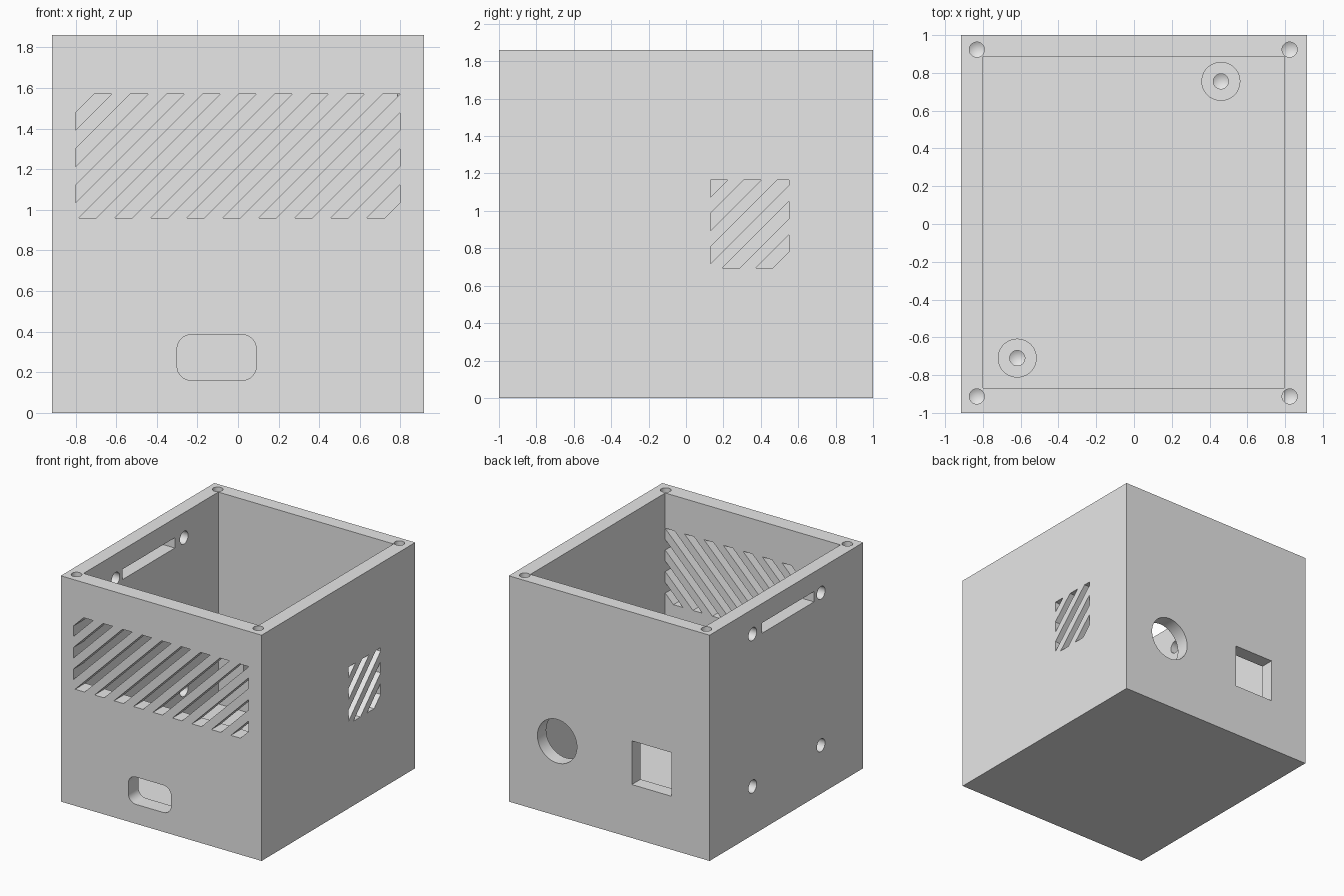
import bpy, bmesh, math
from mathutils import Matrix, Vector

cube = bpy.data.objects.get("Cube")
if cube:
    bpy.data.objects.remove(cube)

grey = bpy.data.materials.new("plain_grey")
grey.use_nodes = True
grey.diffuse_color = (0.8, 0.8, 0.8, 1)
grey.node_tree.nodes["Principled BSDF"].inputs["Base Color"].default_value = (0.8, 0.8, 0.8, 1)


def finish(name, bm):
    bmesh.ops.recalc_face_normals(bm, faces=bm.faces)
    mesh = bpy.data.meshes.new(name)
    bm.to_mesh(mesh)
    bm.free()
    mesh.materials.append(grey)
    obj = bpy.data.objects.new(name, mesh)
    bpy.context.collection.objects.link(obj)
    return obj


def add_box(bm, x, y, z):
    lo, hi = Vector((x[0], y[0], z[0])), Vector((x[1], y[1], z[1]))
    mat = Matrix.Translation((lo + hi) / 2) @ Matrix.Diagonal((*(hi - lo), 1))
    return bmesh.ops.create_cube(bm, size=1, matrix=mat)["verts"]


def add_cylinder(bm, centre, radius, depth, axis="Z", tip=None):
    turn = {"X": Matrix.Rotation(math.pi / 2, 4, "Y"),
            "Y": Matrix.Rotation(math.pi / 2, 4, "X"),
            "Z": Matrix.Identity(4)}[axis]
    bmesh.ops.create_cone(bm, cap_ends=True, segments=40, radius1=radius, radius2=radius,
                          depth=depth, matrix=Matrix.Translation(centre) @ turn)


def add_drill(bm, x, y, top, depth, radius=0.04):
    """Blind hole cutter with a pointed bottom."""
    add_cylinder(bm, (x, y, top + 0.05 - depth / 2), radius, depth + 0.1)
    low = min(v.co.z for v in bm.verts if abs(v.co.x - x) < 0.1 and abs(v.co.y - y) < 0.1)
    for f in list(bm.faces):
        c = f.calc_center_median()
        if len(f.verts) > 4 and abs(c.z - low) < 1e-4 and (c.xy - Vector((x, y))).length < 0.01:
            tip = bmesh.ops.poke(bm, faces=[f])["verts"][0]
            tip.co.z -= radius * 0.6


def add_slats(bm, axis, x, y, z, start, width, pitch, steps):
    """Slanted slots at 45 degrees, trimmed to a rectangle."""
    for k in steps:
        part = bmesh.new()
        add_box(part, x, y, z)
        c = start + k * pitch
        normal = Vector((1, 0, -1)) if axis == "X" else Vector((0, 1, -1))
        for offset, side in ((c, -1), (c + width, 1)):
            geom = part.verts[:] + part.edges[:] + part.faces[:]
            bmesh.ops.bisect_plane(part, geom=geom, plane_co=Vector((0, 0, -offset)),
                                   plane_no=normal * side, clear_outer=True)
            bmesh.ops.holes_fill(part, edges=part.edges[:])
        bmesh.ops.recalc_face_normals(part, faces=part.faces)
        temp = bpy.data.meshes.new("slot")
        part.to_mesh(temp)
        part.free()
        bm.from_mesh(temp)
        bpy.data.meshes.remove(temp)


def cut(obj, bm):
    cutter = finish("cutter", bm)
    cutter.hide_render = True
    mod = obj.modifiers.new("cut", "BOOLEAN")
    mod.operation, mod.solver, mod.object = "DIFFERENCE", "EXACT", cutter
    bpy.context.view_layer.update()
    result = bpy.data.meshes.new_from_object(
        obj.evaluated_get(bpy.context.evaluated_depsgraph_get()))
    obj.modifiers.clear()
    obj.data = result
    bpy.data.objects.remove(cutter)


# Open box
FLOOR, TOP = 0.115, 1.86
bm = bmesh.new()
add_box(bm, (-0.915, 0.915), (-1, 1), (0, TOP))
enclosure = finish("enclosure", bm)
bm = bmesh.new()
add_box(bm, (-0.8, 0.797), (-0.868, 0.886), (FLOOR, 2))
cut(enclosure, bm)

# Rounded port in the front wall
holes = bmesh.new()
verts = add_box(holes, (-0.3, 0.09), (-1.1, -0.8), (0.16, 0.385))
long_edges = {e for v in verts for e in v.link_edges
              if abs(e.verts[0].co.y - e.verts[1].co.y) > 0.1}
bmesh.ops.bevel(holes, geom=list(long_edges), offset=0.07, segments=8,
                profile=0.5, affect="EDGES")

# Square and round ports in the back wall
add_box(holes, (-0.57, -0.207), (0.8, 1.1), (0.44, 0.8))
add_cylinder(holes, (0.474, 0.95, 0.615), 0.18, 0.3, "Y")

# Cable slot and four bolt holes in the left-hand wall
add_box(holes, (-1, -0.7), (-0.36, 0.32), (1.615, 1.7))
for y in (-0.45, 0.44):
    for z in (0.4, 1.655):
        add_cylinder(holes, (-0.85, y, z), 0.053, 0.3, "X")

# Lid screw holes in the rim corners
for x in (-0.832, 0.824):
    for y in (-0.913, 0.923):
        add_drill(holes, x, y, TOP, 0.3)

# Slanted vents in the front and side walls
add_slats(holes, "X", (-0.8, 0.797), (-1.1, -0.8), (0.96, 1.57),
          -1.567, 0.0865, 0.1775, range(-4, 8))
add_slats(holes, "Y", (0.7, 1), (0.13, 0.55), (0.695, 1.165),
          -0.5, 0.092, 0.178, range(-3, 2))
cut(enclosure, holes)

# Board standoffs on the floor
parts = [enclosure]
for name, x, y in (("front_standoff", -0.618, -0.71), ("back_standoff", 0.46, 0.755)):
    bm = bmesh.new()
    add_cylinder(bm, (x, y, FLOOR + 0.09), 0.103, 0.2)
    standoff = finish(name, bm)
    drill = bmesh.new()
    add_drill(drill, x, y, FLOOR + 0.19, 0.12)
    cut(standoff, drill)
    parts.append(standoff)

# Smooth round walls, keep corners sharp
for obj in parts:
    bpy.ops.object.select_all(action="DESELECT")
    obj.select_set(True)
    bpy.context.view_layer.objects.active = obj
    bpy.ops.object.shade_smooth_by_angle(angle=math.radians(25))
